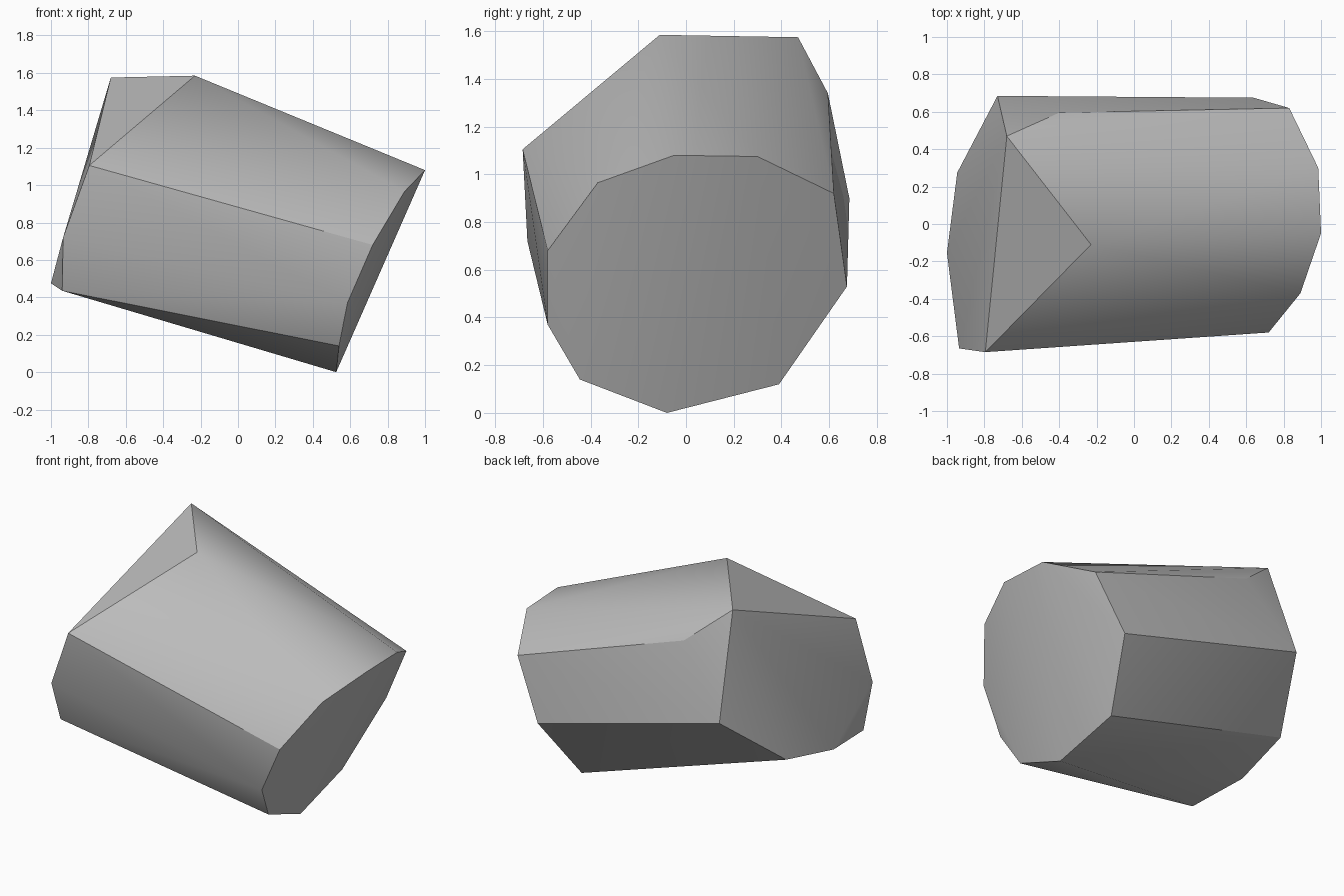
import bpy
import bmesh
import math

default_cube = bpy.data.objects.get("Cube")
if default_cube is not None:
    bpy.data.objects.remove(default_cube, do_unlink=True)


def make_material(name, color):
    material = bpy.data.materials.new(name)
    material.use_nodes = True
    material.diffuse_color = color
    shader = next(node for node in material.node_tree.nodes
                  if node.type == "BSDF_PRINCIPLED")
    shader.inputs["Base Color"].default_value = color
    shader.inputs["Roughness"].default_value = 0.8
    return material


def build_hull(name, outlines, material, sharp_angle):
    """Wrap one convex skin around a set of outlines."""
    bm = bmesh.new()
    for outline in outlines:
        for corner in outline:
            bm.verts.new(corner)
    bmesh.ops.convex_hull(bm, input=bm.verts[:])
    bmesh.ops.recalc_face_normals(bm, faces=bm.faces[:])
    mesh = bpy.data.meshes.new(name)
    bm.to_mesh(mesh)
    bm.free()
    mesh.materials.append(material)
    hull = bpy.data.objects.new(name, mesh)
    bpy.context.collection.objects.link(hull)
    # Smooth shading with the strong edges kept crisp
    bpy.ops.object.select_all(action="DESELECT")
    hull.select_set(True)
    bpy.context.view_layer.objects.active = hull
    bpy.ops.object.shade_smooth_by_angle(angle=sharp_angle)
    return hull


# Tilted ten-sided end
lower_end = [
    (1.0, -.05, 1.08), (.985, .3, 1.075), (.83, .62, .92), (.64, .675, .53),
    (.51, .39, .12), (.525, -.08, 0), (.54, -.445, .14), (.585, -.58, .37),
    (.72, -.58, .68), (.89, -.37, .965),
]

# Raised end, running round from the front to the back
raised_end = [
    (-.795, -.685, 1.105), (-.935, -.665, .72), (-.94, -.56, .435),
    (-1.0, -.155, .475), (-.945, .275, .555), (-.73, .685, .9),
]

# Slanted ridge along the top
top_ridge = [(-.23, -.11, 1.585), (-.68, .47, 1.575), (-.4, .595, 1.34)]

stone_grey = make_material("stone grey", (.5, .5, .5, 1))
build_hull("faceted_stone", [lower_end, raised_end, top_ridge],
           stone_grey, math.radians(30))
